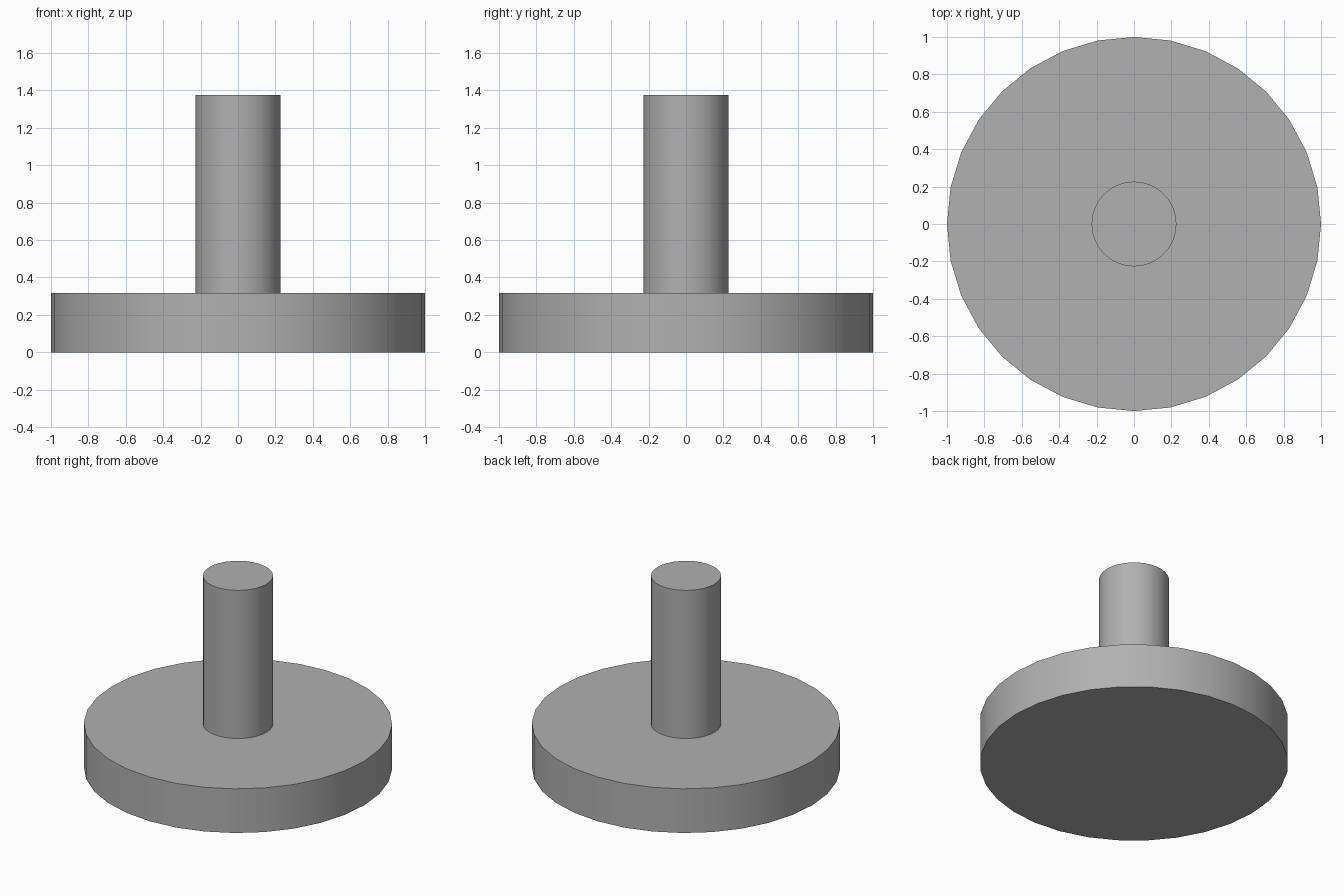
import bpy
import math

if "Cube" in bpy.data.objects:
    bpy.data.objects.remove(bpy.data.objects["Cube"])

# Mid-grey shared by both parts
grey = bpy.data.materials.new("mid_grey")
grey.diffuse_color = (0.44, 0.44, 0.44, 1.0)
grey.use_nodes = True
grey.node_tree.nodes["Principled BSDF"].inputs["Base Color"].default_value = grey.diffuse_color


def cylinder(name, radius, z_bottom, z_top, sides=32):
    bpy.ops.mesh.primitive_cylinder_add(
        vertices=sides, radius=radius, depth=z_top - z_bottom,
        location=(0, 0, (z_bottom + z_top) / 2))
    obj = bpy.context.object
    obj.name = name
    obj.data.materials.append(grey)
    # Smooth sides, crisp rims
    bpy.ops.object.shade_smooth_by_angle(angle=math.radians(30))
    return obj


BASE_HEIGHT = 0.316

# Wide round base
cylinder("base_disc", 1.0, 0.0, BASE_HEIGHT)

# Upright post, sunk slightly into the base
cylinder("post", 0.227, BASE_HEIGHT - 0.02, 1.376)
